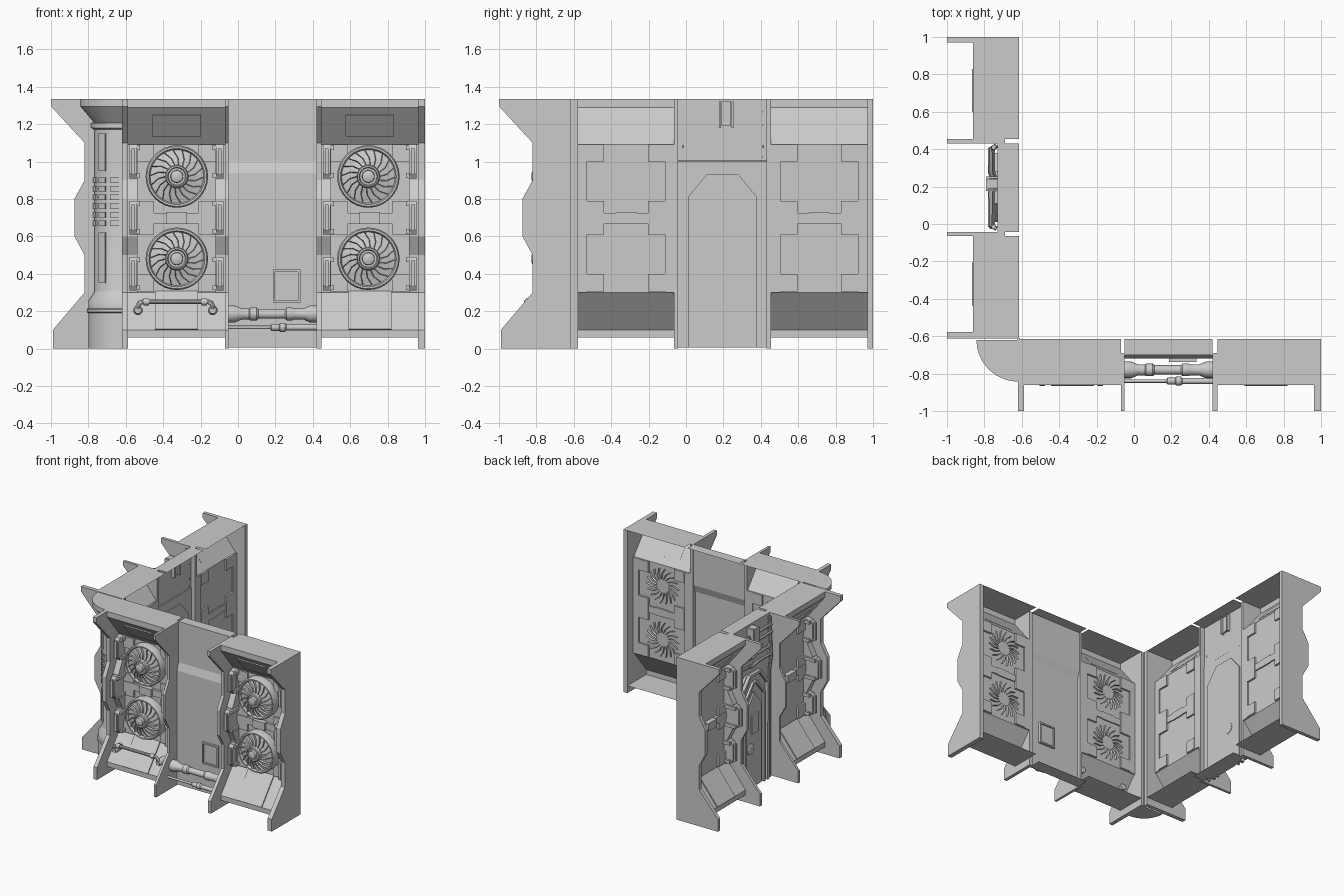
import bpy, bmesh
from math import sin, cos, pi, radians
from mathutils import Vector

if "Cube" in bpy.data.objects:
    bpy.data.objects.remove(bpy.data.objects["Cube"])

TOP = 1.335


class Part:
    """Mesh collected in wing space: u along the wall, d outwards, z up."""

    def __init__(self, name, wing):
        self.name, self.wing, self.bm = name, wing, bmesh.new()

    def loft(self, rings, close=True, caps=True):
        rows = [[self.bm.verts.new(p) for p in r] for r in rings]
        n = len(rows[0])
        for a, b in zip(rows, rows[1:]):
            for i in range(n if close else n - 1):
                j = (i + 1) % n
                self.bm.faces.new((a[i], a[j], b[j], b[i]))
        if close and caps:
            self.bm.faces.new(rows[0][::-1])
            self.bm.faces.new(rows[-1])

    def prism(self, prof, u0, u1):                 # (d, z) outline run along u
        self.loft([[(u, d, z) for d, z in prof] for u in (u0, u1)])

    def plate(self, prof, d0, d1):                 # (u, z) outline run along d
        self.loft([[(u, d, z) for u, z in prof] for d in (d0, d1)])

    def sheet(self, prof, u0, u1):
        self.loft([[(u, d, z) for d, z in prof] for u in (u0, u1)], close=False)

    def box(self, u0, u1, d0, d1, z0, z1):
        self.prism([(d0, z0), (d1, z0), (d1, z1), (d0, z1)], u0, u1)

    def lathe(self, prof, c, axis, seg=24, a0=0, a1=360):
        full = a1 - a0 == 360
        rings = []
        for r, h in prof:
            ring = []
            for i in range(seg if full else seg + 1):
                a = radians(a0 + (a1 - a0) * i / seg)
                p, q = r * cos(a), r * sin(a)
                off = {'u': (h, p, q), 'd': (p, h, q), 'z': (p, q, h)}[axis]
                ring.append(Vector(c) + Vector(off))
            rings.append(ring)
        self.loft(rings, close=full)

    def tube(self, path, r, seg=8):
        pts = [Vector(p) for p in path]
        rings = []
        for i, p in enumerate(pts):
            t1 = (pts[min(i + 1, len(pts) - 1)] - p).normalized()
            t0 = (p - pts[max(i - 1, 0)]).normalized()
            t = (t0 + t1).normalized()
            x = Vector((0, 1, 0)) if abs(t.y) < .9 else Vector((1, 0, 0))
            y = t.cross(x).normalized()
            x = y.cross(t)
            rings.append([p + r * (x * cos(k) + y * sin(k))
                          for k in (2 * pi * (j + .5) / seg for j in range(seg))])
        self.loft(rings)

    def done(self, smooth=False):
        for v in self.bm.verts:
            u, d, z = v.co
            v.co = (u, -d, z) if self.wing == 'front' else (-d, u, z)
        bmesh.ops.recalc_face_normals(self.bm, faces=self.bm.faces)
        me = bpy.data.meshes.new(self.name)
        self.bm.to_mesh(me)
        self.bm.free()
        ob = bpy.data.objects.new(f"{self.wing}_{self.name}", me)
        bpy.context.collection.objects.link(ob)
        if smooth:
            bpy.ops.object.select_all(action='DESELECT')
            ob.select_set(True)
            bpy.context.view_layer.objects.active = ob
            bpy.ops.object.shade_smooth_by_angle(angle=radians(35))


RIBS = {'front': [(-.62, -.588), (-.07, -.05), (.42, .447), (.963, 1)],
        'side': [(-.612, -.578), (-.063, -.042), (.43, .455), (.97, 1)]}
EDGE = [(.99, 0), (.99, .1), (.82, .3), (.82, .5), (.875, .6), (.875, .8),
        (.82, .9), (.82, 1.1), (1, 1.295), (1, TOP)]
SHELL = [(.615, .06), (.86, .06), (.86, .1), (.70, .3), (.70, 1.09), (.86, 1.29), (.86, TOP), (.615, TOP)]
STRIP = [(.69, .3), (.73, .3), (.73, .5), (.78, .6), (.78, .8), (.73, .9), (.73, 1.09), (.69, 1.09)]
CLAMPS = (.4, .7, 1.0)

for wing, ribs in RIBS.items():
    # buttress ribs
    p = Part("ribs", wing)
    for i, (a, b) in enumerate(ribs):
        back = .615 if i in (0, 3) else .69
        p.prism([(back, 0)] + EDGE + [(back, TOP)], a, b)
    p.done()

    # outer bays: open-backed shell, panels, clamps
    shell, trim, clamps = Part("bay_shells", wing), Part("bay_trim", wing), Part("clamps", wing)
    for (_, a), (b, _) in ((ribs[0], ribs[1]), (ribs[2], ribs[3])):
        c = (a + b) / 2
        shell.sheet(SHELL, a, b)
        # sloped plates above and below
        trim.prism([(.738, 1.14), (.826, 1.25), (.835, 1.245), (.747, 1.134)], c - .13, c + .13)
        trim.prism([(.70, .3), (.86, .1), (.867, .105), (.707, .307)], c - .115, c + .115)
        # horizontal crossbar with a centre block
        trim.box(a, b, .69, .72, .67, .725)
        trim.box(c - .055, c + .055, .69, .74, .667, .73)
        for s in (-1, 1):
            e = a if s < 0 else b
            def at(t):
                return e - s * t
            lo, hi = sorted((at(0), at(.05)))
            trim.prism(STRIP, lo, hi)
            for z0, z1 in ((1.0, 1.09), (.61, .79), (.305, .40)):
                lo, hi = sorted((at(.05), at(.14)))
                trim.box(lo, hi, .685, .715, z0, z1)
            for z in CLAMPS:
                base = .78 if z == .7 else .73
                lo, hi = sorted((at(.008), at(.048)))
                clamps.prism([(.70, z - .09), (base + .03, z - .09), (base + .05, z - .06),
                              (base + .05, z + .06), (base + .03, z + .09), (.70, z + .09)], lo, hi)
                lo, hi = sorted((at(.018), at(.038)))
                clamps.box(lo, hi, base, base + .065, z - .07, z + .07)
                lo, hi = sorted((at(.04), at(.065)))
                for k in (-.075, .075):
                    clamps.box(lo, hi, .70, base + .03, z + k - .013, z + k + .013)
    for q in (shell, trim, clamps):
        q.done()

# ventilation fans
fan, blades = Part("fans", 'front'), Part("fan_blades", 'front')
for u in (-.327, .697):
    for z in (.48, .92):
        fan.lathe([(.165, .70), (.167, .755), (.16, .77), (.15, .77), (.143, .752), (.1, .762),
                   (.062, .775), (.058, .80), (.05, .805), (.045, .795), (.034, .795), (.032, .82),
                   (.02, .826)], (u, 0, z), 'd', 32)
        n = 18
        for i in range(n):
            rings = []
            for r, tw in ((.058, 0), (.1, .12), (.143, .32)):
                a = 2 * pi * i / n + tw
                w = .03 / (r * 14)
                rings.append([(u + r * cos(a + o), d, z + r * sin(a + o))
                              for o, d in ((-w, .685), (w, .695), (w, .762 + .02 * (.143 - r) / .085),
                                           (-w, .77 + .02 * (.143 - r) / .085))])
            blades.loft(rings)
fan.done(True)
blades.done()

# front middle bay: stepped panel with framed hatch
p = Part("middle_panel", 'front')
p.sheet([(.615, TOP), (.70, TOP), (.70, 1.0), (.72, .94), (.72, .005), (.615, .005)], -.05, .42)
p.done()
p = Part("hatch", 'front')
for a, b, z0, z1 in ((.187, .333, .245, .257), (.187, .333, .41, .422), (.187, .199, .257, .41), (.321, .333, .257, .41)):
    p.box(a, b, .70, .737, z0, z1)
p.box(.199, .321, .71, .724, .257, .41)
p.done()

# front pipes
p = Part("pipes", 'front')
p.lathe([(.045, -.05), (.045, -.015), (.03, .02), (.03, .06), (.034, .065), (.034, .10), (.025, .11), (.025, .25),
         (.034, .26), (.034, .29), (.03, .30), (.03, .35), (.045, .385), (.045, .42)], (0, .78, .185), 'u', 20)
p.lathe([(.009, -.05), (.009, .17), (.018, .18), (.018, .22), (.024, .225), (.024, .25), (.016, .26), (.016, .42)],
        (0, .84, .113), 'u', 16)
p.done(True)
p = Part("handrail", 'front')
p.tube([(-.535, .83, .2), (-.535, .845, .225), (-.528, .847, .243), (-.51, .847, .25), (-.16, .847, .25),
        (-.142, .847, .243), (-.135, .845, .225), (-.135, .83, .2)], .013, 10)
for u in (-.535, -.135):
    p.lathe([(.026, .76), (.026, .835), (.018, .85), (.01, .85)], (u, 0, .205), 'd', 14)
for u in (-.49, -.18):
    p.lathe([(.019, -.015), (.019, .015)], (u, .847, .25), 'u', 12)
p.done(True)

# side middle bay: backing panel, arched door, rails
p = Part("middle_panel", 'side')
p.sheet([(.615, TOP), (.73, TOP), (.73, 1.005), (.725, 1.0), (.725, .005), (.615, .005)], -.042, .43)
p.done()


def arch(t, top):
    return [(t, 0.005), (t, top - .12), (t + .1, top), (.39 - t - .1, top), (.39 - t, top - .12), (.39 - t, 0.005)]


p = Part("door", 'side')
p.plate(arch(.01, .93), .715, .745)
p.plate(arch(.1, .78), .74, .757)
p.lathe([(.045, .712), (.045, .765), (.03, .772)], (.25, 0, .33), 'd', 20)
p.box(.15, .24, .75, .77, .45, .6)
p.done()
p = Part("door_rails", 'side')
for t, top, r in ((.03, .93, .018), (.075, .86, .014)):
    p.tube([(u, .76, z) for u, z in arch(t, top)], r, 4)
p.done()
# overhead conduits and lamp bracket
p = Part("conduits", 'side')
for z, d in ((1.02, .765), (1.08, .755), (1.2, .77), (1.26, .765)):
    p.tube([(-.025, .735, z), (-.01, d, z), (.17, d, z), (.2, d - .01, z - .02),
            (.25, d - .01, z - .02), (.28, d, z), (.4, d, z), (.42, .735, z)], .013, 8)
for u in (-.015, .41):
    p.tube([(u, .75, .005), (u, .75, .9), (u * .95, .765, 1.0), (u, .75, 1.32)], .012, 8)
p.done(True)
p = Part("bracket", 'side')
p.box(.19, .24, .715, .79, 1.19, 1.32)
for u in (.182, .248):
    p.box(u - .005, u + .005, .70, .79, 1.18, 1.32)
p.done()

# rounded corner column joining both wings
C = (-.62, .62, 0)
p = Part("corner_column", 'front')
p.lathe([(.001, 0), (.18, 0), (.18, .19), (.188, .195), (.188, .21), (.18, .215), (.18, .255), (.15, .3), (.147, .31), (.147, 1.17),
         (.165, 1.18), (.165, 1.205), (.15, 1.21), (.222, 1.295), (.222, TOP), (.001, TOP)], C, 'z', 14, 90, 180)
p.done(True)
p = Part("corner_column_trim", 'front')


def band(r, z0, z1, a0, a1):
    p.lathe([(.14, z0), (r, z0), (r, z1), (.14, z1)], C, 'z', 4, a0, a1)
    for a in (a0, a1):
        x, y = cos(radians(a)), sin(radians(a))
        vs = [p.bm.verts.new((C[0] + q * x, C[1] + q * y, z)) for q, z in ((.14, z0), (r, z0), (r, z1), (.14, z1))]
        p.bm.faces.new(vs)


for z0, z1 in ((.35, .62), (.95, 1.15)):
    band(.157, z0, z1, 126, 144)
for i in range(6):
    for a in (96, 126, 156):
        band(.155, .655 + i * .046, .685 + i * .046, a, a + 18)
p.done()

# corner cap filling the top inner square
p = Part("corner_cap", 'front')
p.box(-.625, -.61, .61, .625, 0, TOP)
p.done()
